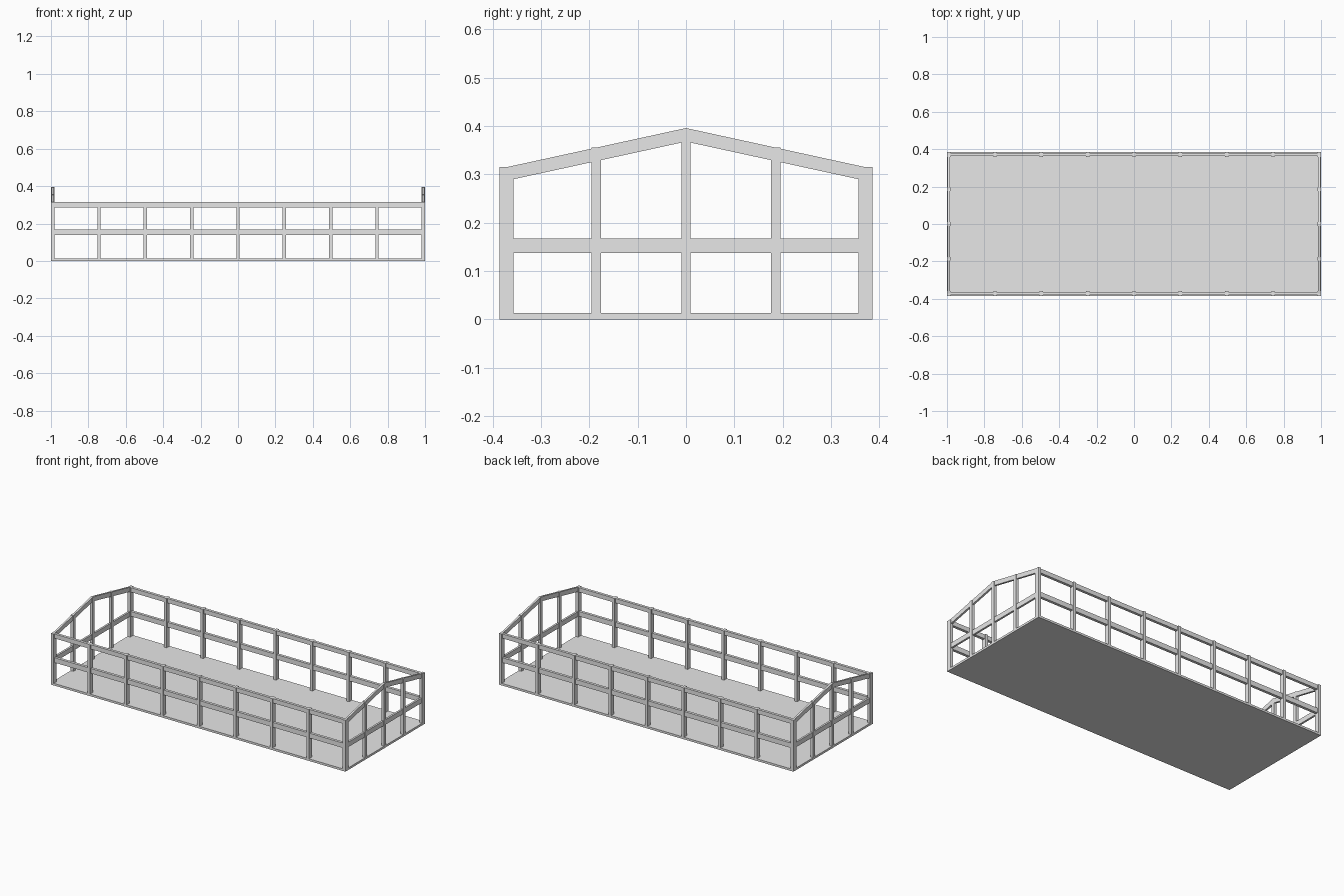
import bpy

cube = bpy.data.objects.get("Cube")
if cube:
    bpy.data.objects.remove(cube, do_unlink=True)

grey = bpy.data.materials.new("light grey")
grey.use_nodes = True
GREY = (0.8, 0.8, 0.8, 1)
grey.diffuse_color = GREY
grey.node_tree.nodes["Principled BSDF"].inputs["Base Color"].default_value = GREY

HALF_X, HALF_Y = 1.0, 0.386        # outer footprint
SIDE_Y, END_X = 0.3715, 0.991      # centre lines of the long and gable walls
POST_W, POST_D = 0.018, 0.029      # post width, long-wall post depth
EAVE, RIDGE, FLOOR = 0.315, 0.396, 0.013
MID_LOW, MID_HIGH = 0.138, 0.168
BEAM = 0.028                       # height of eave rails and rafters
SLOPE = (RIDGE - EAVE) / SIDE_Y


def make(name, verts, faces):
    mesh = bpy.data.meshes.new(name)
    mesh.from_pydata(verts, [], faces)
    mesh.materials.append(grey)
    obj = bpy.data.objects.new(name, mesh)
    bpy.context.collection.objects.link(obj)
    return obj


def prism(name, profile, x0, x1):
    """Extrude a y-z profile (counter-clockwise seen from +x) along x."""
    n = len(profile)
    verts = [(x, y, z) for x in (x0, x1) for y, z in profile]
    faces = [tuple(reversed(range(n))), tuple(range(n, 2 * n))]
    faces += [(i, (i + 1) % n, n + (i + 1) % n, n + i) for i in range(n)]
    return make(name, verts, faces)


def box(name, cx, cy, w, d, z0, z1):
    y0, y1 = cy - d / 2, cy + d / 2
    return prism(name, [(y0, z0), (y1, z0), (y1, z1), (y0, z1)],
                 cx - w / 2, cx + w / 2)


# Base slab
box("floor", 0, 0, 2 * HALF_X, 2 * HALF_Y, 0, FLOOR)

# Long walls: rails threaded through deeper posts
for side, y in (("front", -SIDE_Y), ("back", SIDE_Y)):
    box(side + "_middle_rail", 0, y, 2 * END_X, 0.017, MID_LOW, MID_HIGH)
    box(side + "_eave_rail", 0, y, 2 * END_X, 0.017, EAVE - BEAM, EAVE - 0.001)
    for i in range(9):
        kind = "_corner_post" if i in (0, 8) else "_post"
        box(side + kind, (i / 4 - 1) * END_X, y, POST_W, POST_D, 0, EAVE)

# Gable walls: middle rail, posts up to the roof line and a pair of rafters
for side, x in (("right", -END_X), ("left", END_X)):
    box(side + "_middle_rail", x, 0, 0.012, 2 * SIDE_Y, MID_LOW, MID_HIGH)
    for y in (-SIDE_Y / 2, 0, SIDE_Y / 2):
        top = RIDGE - SLOPE * abs(y) - (0.002 if y == 0 else 0)
        box(side + "_gable_post", x, y, POST_W, 0.019, 0, top)
    chevron = [(-SIDE_Y, EAVE - BEAM), (0, RIDGE - BEAM), (SIDE_Y, EAVE - BEAM),
               (SIDE_Y, EAVE), (0, RIDGE), (-SIDE_Y, EAVE)]
    prism(side + "_rafters", chevron, x - 0.006, x + 0.006)
